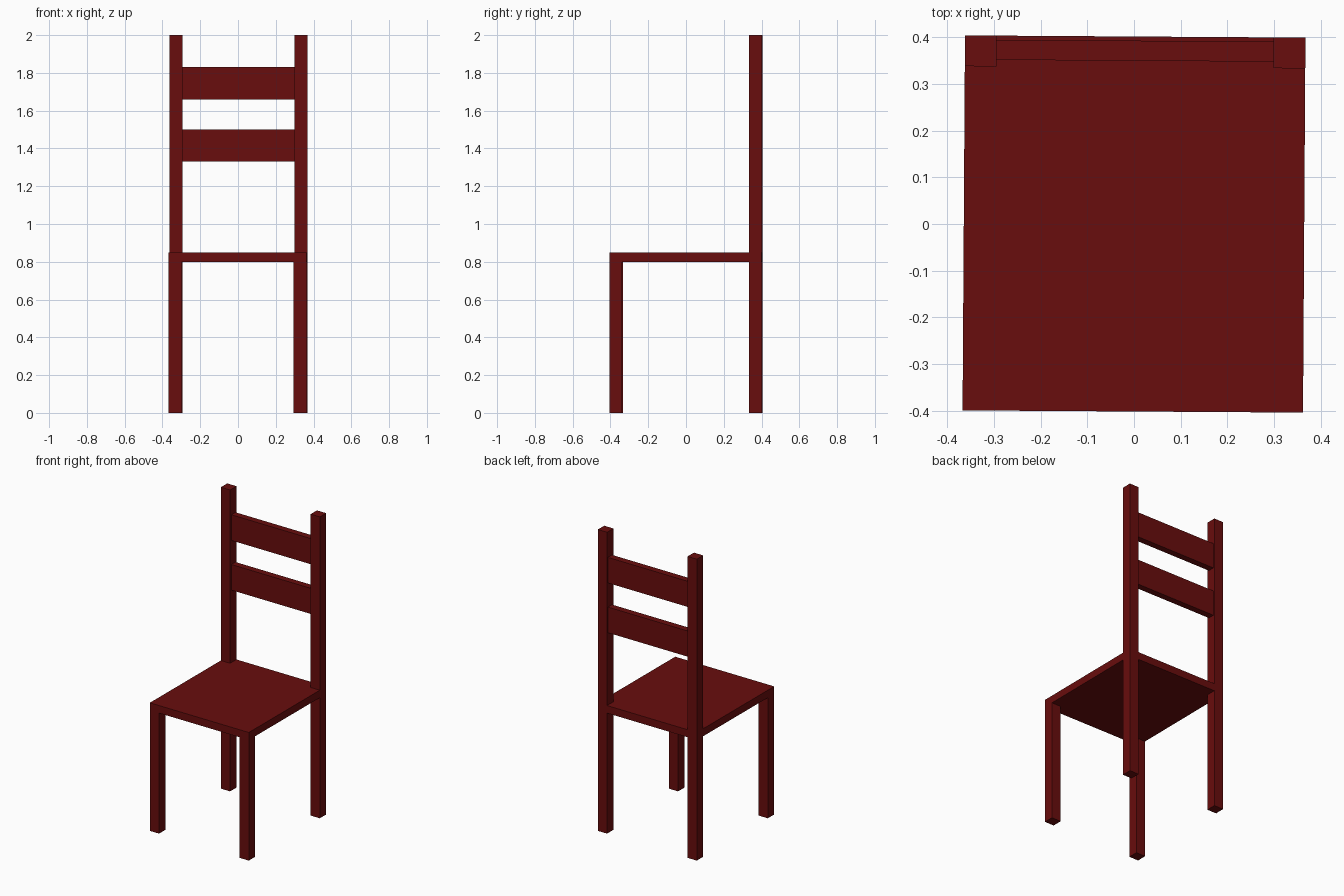
import bpy
from mathutils import Matrix

if "Cube" in bpy.data.objects:
    bpy.data.objects.remove(bpy.data.objects["Cube"])

TURN = Matrix.Rotation(-0.0065, 4, 'Z')  # the chair stands very slightly turned

wood = bpy.data.materials.new("dark_red_wood")
wood.diffuse_color = (0.14, 0.004, 0.004, 1)
wood.use_nodes = True
wood.node_tree.nodes["Principled BSDF"].inputs["Base Color"].default_value = wood.diffuse_color


def box(name, x, y, z):
    """Box spanning the given (min, max) ranges."""
    bpy.ops.mesh.primitive_cube_add(size=1)
    ob = bpy.context.object
    ob.name = name
    size = [r[1] - r[0] for r in (x, y, z)]
    centre = [(r[0] + r[1]) / 2 for r in (x, y, z)]
    ob.data.transform(TURN @ Matrix.Translation(centre) @ Matrix.Diagonal((*size, 1)))
    ob.data.materials.append(wood)
    return ob


W, D, LEG = 0.365, 0.402, 0.068  # half width, half depth, leg thickness

# Seat board
box("seat", (-W, W), (-D, D), (0.80, 0.85))

# Front legs, and back legs that run up as posts
for side, label in ((-1, "left"), (1, "right")):
    x = sorted((side * W, side * (W - LEG)))
    box(f"front_leg_{label}", x, (-D, -D + 0.066), (0, 0.80))
    box(f"back_post_{label}", x, (D - 0.066, D), (0, 2))

# Back slats between the posts
for label, z in (("lower", (1.33, 1.50)), ("upper", (1.66, 1.83))):
    box(f"back_slat_{label}", (-W + LEG, W - LEG), (0.35, 0.393), z)
